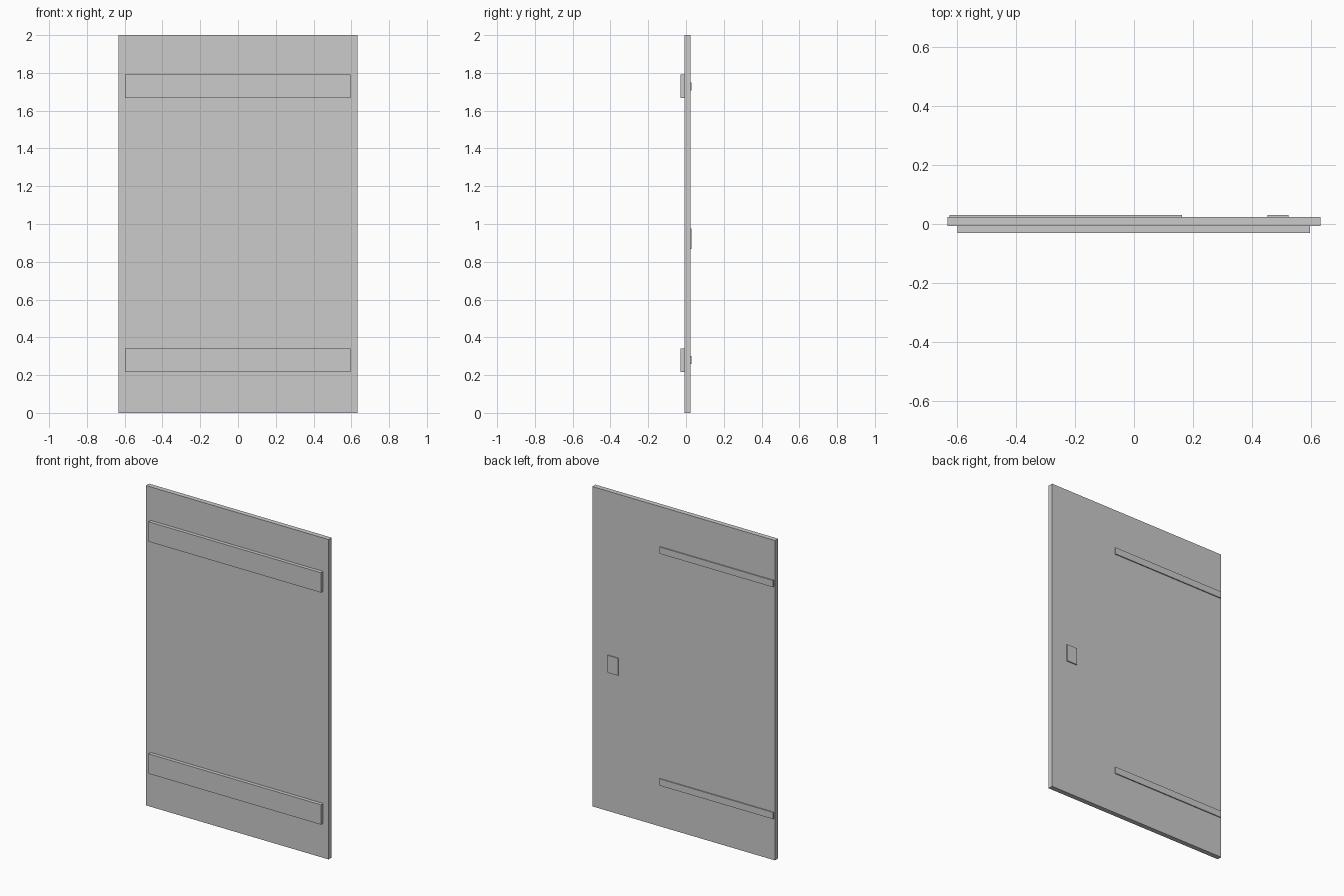
import bpy

cube = bpy.data.objects.get("Cube")
if cube:
    bpy.data.objects.remove(cube, do_unlink=True)

# Single plain grey
grey = bpy.data.materials.new("plain grey")
grey.use_nodes = True
colour = (0.6, 0.6, 0.6, 1)
grey.diffuse_color = colour
grey.node_tree.nodes["Principled BSDF"].inputs["Base Color"].default_value = colour


def box(name, x, y, z):
    """Box spanning the given (low, high) ranges."""
    spans = (x, y, z)
    bpy.ops.mesh.primitive_cube_add(size=1, location=[(a + b) / 2 for a, b in spans])
    ob = bpy.context.object
    ob.name = name
    ob.scale = [b - a for a, b in spans]
    bpy.ops.object.transform_apply(location=False, rotation=False, scale=True)
    ob.data.materials.append(grey)
    return ob


FRONT, BACK = -0.0075, 0.0235   # faces of the door panel
DEPTH = 0.03                    # reach of the fittings on both sides

# Door panel
box("door_panel", (-0.632, 0.632), (FRONT, BACK), (0, 2))

# Horizontal battens on the front, strap hinges on the back
for level, batten_z, strap_z in (("lower", 0.278, 0.279), ("upper", 1.729, 1.729)):
    box(level + "_batten", (-0.598, 0.595), (-DEPTH, FRONT),
        (batten_z - 0.062, batten_z + 0.062))
    box(level + "_strap_hinge", (-0.624, 0.162), (BACK, DEPTH),
        (strap_z - 0.021, strap_z + 0.021))

# Lock plate on the back
box("lock_plate", (0.451, 0.523), (BACK, DEPTH), (0.868, 0.976))
